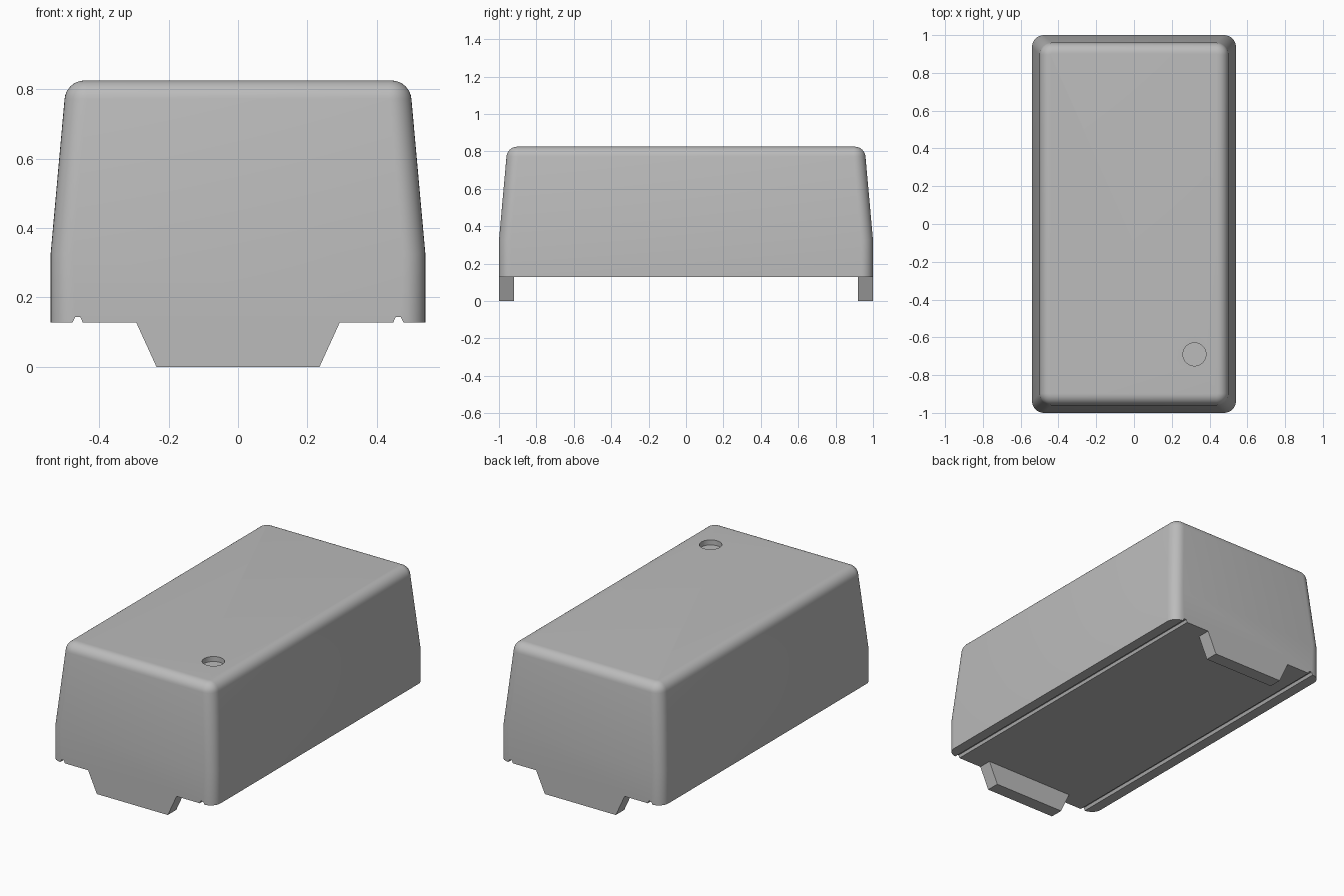
import bpy
import bmesh
from math import sin, cos, pi, radians

old = bpy.data.objects.get("Cube")
if old:
    bpy.data.objects.remove(old, do_unlink=True)

HALF_X, HALF_Y = 0.54, 1.0
BASE_Z, TOP_Z = 0.127, 0.825
FILLET = 0.058

grey = bpy.data.materials.new("plain grey")
grey.use_nodes = True
GREY = (0.5, 0.5, 0.5, 1)
grey.diffuse_color = GREY
grey.node_tree.nodes["Principled BSDF"].inputs["Base Color"].default_value = GREY


def finish(name, bm):
    bmesh.ops.recalc_face_normals(bm, faces=bm.faces)
    mesh = bpy.data.meshes.new(name)
    bm.to_mesh(mesh)
    bm.free()
    mesh.materials.append(grey)
    obj = bpy.data.objects.new(name, mesh)
    bpy.context.collection.objects.link(obj)
    return obj


def prism(name, profile, y0, y1):
    """Extrude an x-z profile along y."""
    bm = bmesh.new()
    face = bm.faces.new([bm.verts.new((x, y0, z)) for x, z in profile])
    new = bmesh.ops.extrude_face_region(bm, geom=[face])["geom"]
    verts = [g for g in new if isinstance(g, bmesh.types.BMVert)]
    bmesh.ops.translate(bm, verts=verts, vec=(0, y1 - y0, 0))
    return finish(name, bm)


def rounded_ring(bm, inset, radius, z, steps=8):
    """Rounded rectangle of vertices at height z."""
    ring = []
    cx, cy = HALF_X - inset - radius, HALF_Y - inset - radius
    for i, (sx, sy) in enumerate([(1, 1), (-1, 1), (-1, -1), (1, -1)]):
        for k in range(steps + 1):
            a = (i + k / steps) * pi / 2
            ring.append(bm.verts.new((sx * cx + radius * cos(a),
                                      sy * cy + radius * sin(a), z)))
    return ring


# Body: straight skirt, tapered walls and a rounded top edge
levels = [(0, 0.064, BASE_Z), (0, 0.064, 0.325)]
for k in range(9):
    a = radians(5) + k / 8 * radians(85)
    shrink = FILLET * (1 - cos(a))
    levels.append((0.04 + shrink, 0.064 - shrink, TOP_Z - FILLET * (1 - sin(a))))
bm = bmesh.new()
rings = [rounded_ring(bm, *level) for level in levels]
for low, high in zip(rings, rings[1:]):
    for j in range(len(low)):
        n = (j + 1) % len(low)
        bm.faces.new((low[j], low[n], high[n], high[j]))
bm.faces.new(rings[0])
bm.faces.new(rings[-1])
body = finish("body", bm)

# Cutters: two underside grooves and the round recess on top
cutters = []
for side in (-1, 1):
    shape = [(0.438, 0.11), (0.447, BASE_Z), (0.454, 0.143),
             (0.469, 0.143), (0.477, BASE_Z), (0.486, 0.11)]
    cutters.append(prism("groove_cutter", [(side * x, z) for x, z in shape], -1.1, 1.1))
bm = bmesh.new()
bmesh.ops.create_cone(bm, cap_ends=True, segments=40, radius1=0.061, radius2=0.061, depth=0.06)
bmesh.ops.translate(bm, verts=bm.verts, vec=(0.32, -0.69, TOP_Z))
cutters.append(finish("recess_cutter", bm))

bpy.context.view_layer.objects.active = body
for cutter in cutters:
    cutter.hide_render = True
    mod = body.modifiers.new("cut", "BOOLEAN")
    mod.operation = "DIFFERENCE"
    mod.solver = "EXACT"
    mod.object = cutter
    bpy.ops.object.modifier_apply(modifier=mod.name)
    bpy.data.objects.remove(cutter, do_unlink=True)

bpy.ops.object.select_all(action="DESELECT")
body.select_set(True)
bpy.ops.object.shade_smooth_by_angle(angle=radians(30))

# Feet: tapered tabs under each end
foot = [(-0.293, BASE_Z), (0.293, BASE_Z), (0.235, 0), (-0.235, 0)]
prism("front_foot", foot, -HALF_Y, -0.92)
prism("back_foot", foot, 0.92, HALF_Y)
